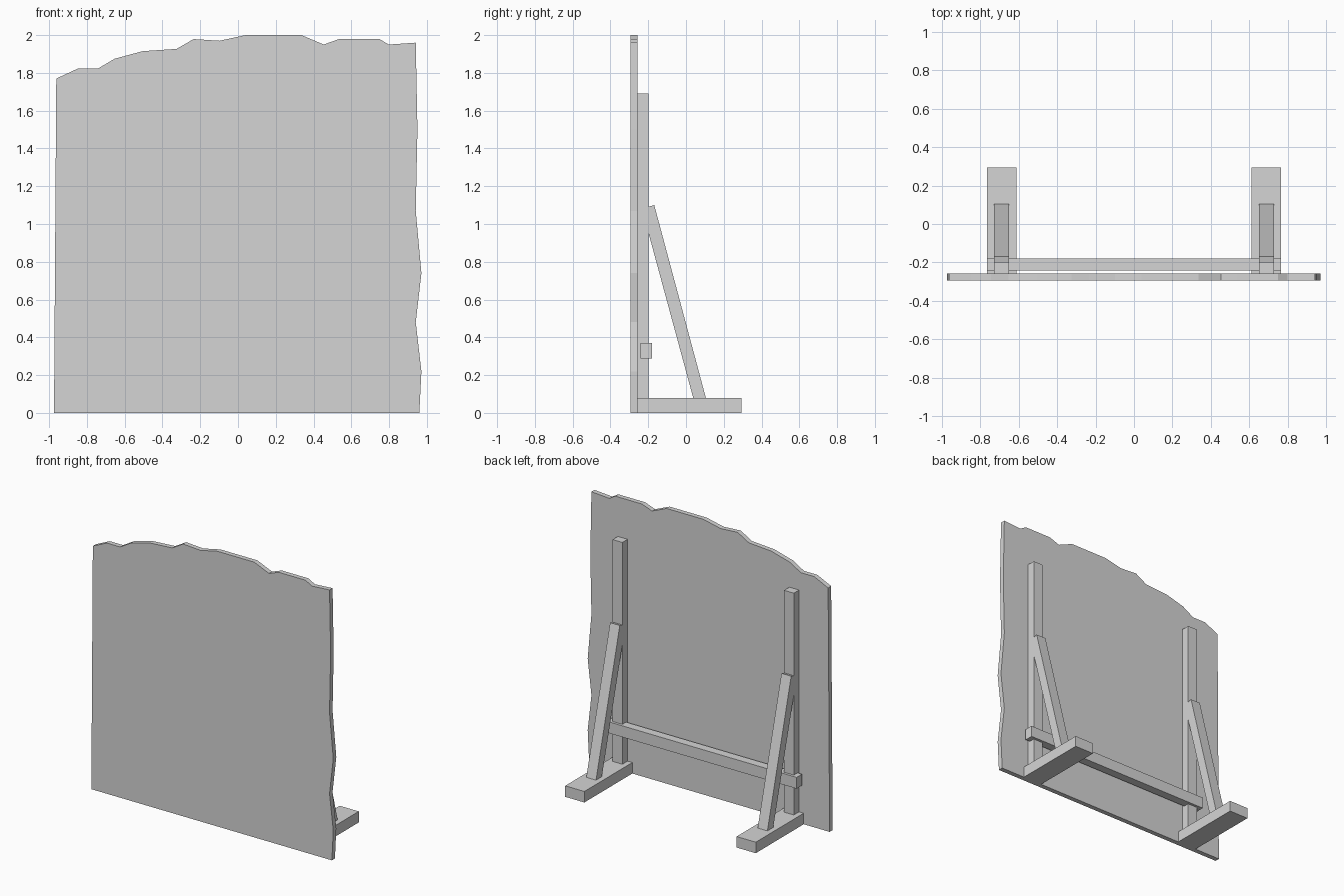
import bpy
import bmesh
from mathutils import Vector

cube = bpy.data.objects.get("Cube")
if cube:
    bpy.data.objects.remove(cube, do_unlink=True)

# Single light grey finish
GREY = (0.665, 0.665, 0.665, 1)
grey = bpy.data.materials.new("light_grey")
grey.use_nodes = True
grey.diffuse_color = GREY
grey.node_tree.nodes["Principled BSDF"].inputs["Base Color"].default_value = GREY


def extrude_profile(name, points, offset):
    """Extrude a closed planar outline along an offset vector."""
    bm = bmesh.new()
    face = bm.faces.new([bm.verts.new(p) for p in points])
    result = bmesh.ops.extrude_face_region(bm, geom=[face])
    moved = [g for g in result["geom"] if isinstance(g, bmesh.types.BMVert)]
    bmesh.ops.translate(bm, verts=moved, vec=Vector(offset))
    bmesh.ops.recalc_face_normals(bm, faces=bm.faces)
    mesh = bpy.data.meshes.new(name)
    bm.to_mesh(mesh)
    bm.free()
    mesh.materials.append(grey)
    obj = bpy.data.objects.new(name, mesh)
    bpy.context.collection.objects.link(obj)


def beam(name, x, y, z):
    """Box beam between (min, max) pairs on each axis."""
    base = [(x[0], y[0], z[0]), (x[1], y[0], z[0]), (x[1], y[1], z[0]), (x[0], y[1], z[0])]
    extrude_profile(name, base, (0, 0, z[1] - z[0]))


FRONT, BACK, FOOT_TOP, POST_BACK = -0.293, -0.258, 0.08, -0.198

# Upright panel with a ragged top and right edge
outline = [
    (-0.974, 0), (0.96, 0), (0.971, 0.22), (0.941, 0.48), (0.971, 0.74),
    (0.941, 1.07), (0.95, 1.5), (0.941, 1.96), (0.798, 1.95), (0.749, 1.979),
    (0.534, 1.979), (0.454, 1.95), (0.336, 2), (0.04, 2), (-0.098, 1.97),
    (-0.235, 1.979), (-0.325, 1.927), (-0.505, 1.915), (-0.653, 1.875),
    (-0.743, 1.822), (-0.85, 1.822), (-0.962, 1.77),
]
extrude_profile("panel", [(x, FRONT, z) for x, z in outline], (0, BACK - FRONT, 0))

# Foot, post and diagonal brace on each side
brace_profile = [(0.105, FOOT_TOP), (-0.168, 1.10), (POST_BACK, 1.092),
                 (POST_BACK, 0.95), (0.038, FOOT_TOP)]
for side, sign in (("left", 1), ("right", -1)):
    centre = sign * 0.689
    wide = (centre - 0.077, centre + 0.077)
    slim = (centre - 0.039, centre + 0.039)
    beam(side + "_foot", wide, (BACK, 0.293), (0, FOOT_TOP))
    beam(side + "_post", slim, (BACK, POST_BACK), (FOOT_TOP, 1.692))
    extrude_profile(side + "_brace", [(slim[0], y, z) for y, z in brace_profile],
                    (slim[1] - slim[0], 0, 0))

# Cross rail joining the posts
beam("cross_rail", (-0.764, 0.764), (-0.241, -0.179), (0.288, 0.37))
